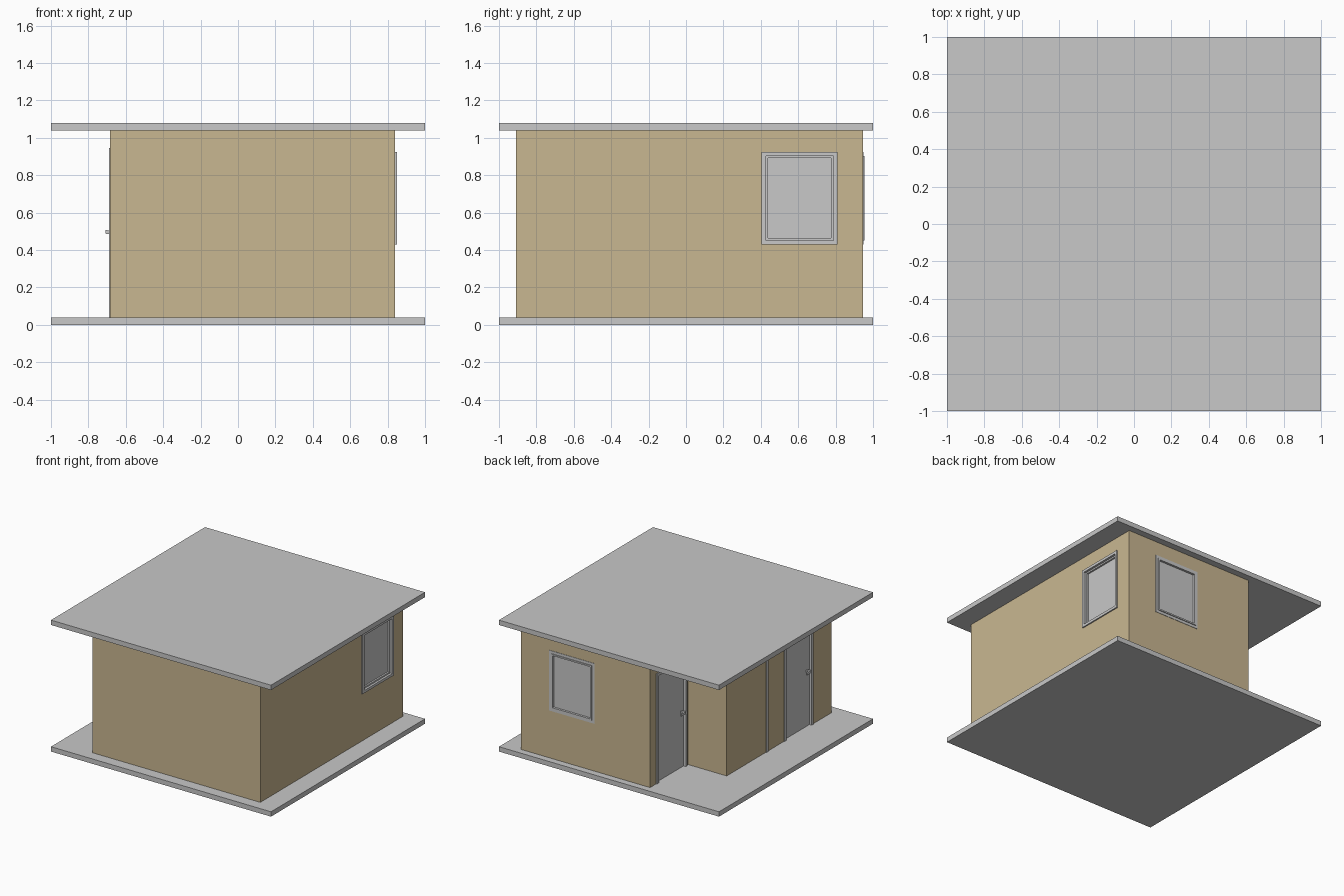
import bpy
import bmesh

cube = bpy.data.objects.get("Cube")
if cube:
    bpy.data.objects.remove(cube, do_unlink=True)


def material(name, rgb):
    m = bpy.data.materials.new(name)
    m.use_nodes = True
    m.diffuse_color = (*rgb, 1)
    m.node_tree.nodes["Principled BSDF"].inputs["Base Color"].default_value = (*rgb, 1)
    return m


GREY = material("light grey", (0.58, 0.58, 0.58))
TAN = material("tan wall", (0.584, 0.474, 0.283))


def prism(name, outline, z0, z1, mat):
    """Extrude a flat outline between two heights."""
    bm = bmesh.new()
    face = bm.faces.new([bm.verts.new((x, y, z0)) for x, y in outline])
    top = bmesh.ops.extrude_face_region(bm, geom=[face])["geom"]
    for v in top:
        if isinstance(v, bmesh.types.BMVert):
            v.co.z = z1
    bmesh.ops.recalc_face_normals(bm, faces=bm.faces)
    mesh = bpy.data.meshes.new(name)
    bm.to_mesh(mesh)
    bm.free()
    mesh.materials.append(mat)
    ob = bpy.data.objects.new(name, mesh)
    bpy.context.collection.objects.link(ob)
    return ob


def box(name, xs, ys, zs, mat=GREY):
    (x0, x1), (y0, y1) = sorted(xs), sorted(ys)
    return prism(name, [(x0, y0), (x1, y0), (x1, y1), (x0, y1)], *sorted(zs), mat)


def wall_box(name, axis, depth, along, zs, mat=GREY):
    """Box on a wall: depth runs across the wall, along runs sideways."""
    return box(name, depth, along, zs, mat) if axis == "x" else box(name, along, depth, zs, mat)


def recess(axis, depth, along, zs):
    """Cut a shallow opening into the walls."""
    cutter = wall_box("cutter", axis, depth, along, zs, TAN)
    cutter.hide_render = True
    mod = walls.modifiers.new("opening", "BOOLEAN")
    mod.operation, mod.solver, mod.object = "DIFFERENCE", "EXACT", cutter
    bpy.context.view_layer.objects.active = walls
    bpy.ops.object.modifier_apply(modifier=mod.name)
    bpy.data.objects.remove(cutter, do_unlink=True)


def frame(name, axis, depth, along, zs, w, sill=True):
    """Rectangular surround; doors leave out the sill."""
    (a, b), (z0, z1) = along, zs
    low = z0 + w if sill else z0
    wall_box(name + "_side_a", axis, depth, (a, a + w), (low, z1 - w))
    wall_box(name + "_side_b", axis, depth, (b - w, b), (low, z1 - w))
    wall_box(name + "_head", axis, depth, along, (z1 - w, z1))
    if sill:
        wall_box(name + "_sill", axis, depth, along, (z0, z0 + w))


# Slabs and walls with a corner porch
FLOOR, CEIL = 0.04, 1.04
LEFT, RIGHT, FRONT, BACK = -0.685, 0.84, -0.91, 0.945
PORCH_X, PORCH_Y = -0.335, 0.45
box("floor_slab", (-1, 1), (-1, 1), (0, FLOOR))
box("roof_slab", (-1, 1), (-1, 1), (CEIL, 1.08))
walls = prism("walls", [(LEFT, FRONT), (RIGHT, FRONT), (RIGHT, BACK), (PORCH_X, BACK),
                        (PORCH_X, PORCH_Y), (LEFT, PORCH_Y)], FLOOR, CEIL, TAN)


def window(name, axis, plane, along, outer, inner, pane):
    """Window with an outer casing, a slim sash and a recessed pane."""
    zs, w = (0.43, 0.925), 0.022
    inside = (along[0] + w, along[1] - w)
    inside_z = (zs[0] + w, zs[1] - w)
    recess(axis, (plane - 0.05, plane + 0.05), along, zs)
    back = plane - 0.05
    frame(name + "_casing", axis, (back, plane + outer), along, zs, w)
    frame(name + "_sash", axis, (back, plane + inner), inside, inside_z, 0.012)
    wall_box(name + "_pane", axis, (back, plane + pane), inside, inside_z)


window("side_window", "x", RIGHT, (0.405, 0.81), 0.01, -0.008, -0.022)
window("back_window", "y", BACK, (0.17, 0.58), 0.003, 0.01, -0.008)


def door(name, plane, along, handle_y, direction):
    """Recessed door with surround and lever handle, facing -x."""
    top, w = 0.945, 0.025
    recess("x", (plane - 0.05, plane + 0.04), along, (FLOOR, top))
    frame(name + "_frame", "x", (plane - 0.006, plane + 0.04), along, (FLOOR, top), w, False)
    box(name + "_leaf", (plane + 0.015, plane + 0.04),
        (along[0] + w, along[1] - w), (FLOOR, top - w))
    box(name + "_handle_stem", (plane - 0.022, plane + 0.016),
        (handle_y - 0.008, handle_y + 0.008), (0.485, 0.505))
    box(name + "_handle_lever", (plane - 0.024, plane - 0.012),
        (handle_y - 0.008, handle_y + direction * 0.05), (0.487, 0.507))


door("porch_door", PORCH_X, (0.465, 0.865), 0.52, 1)
door("side_door", LEFT, (-0.67, -0.295), -0.61, 1)

# Framed fixed panel beside the side door
box("panel_post", (LEFT - 0.006, LEFT + 0.02), (-0.085, -0.06), (FLOOR, 0.945))
box("panel_head", (LEFT - 0.006, LEFT + 0.02), (-0.295, -0.085), (0.92, 0.945))
